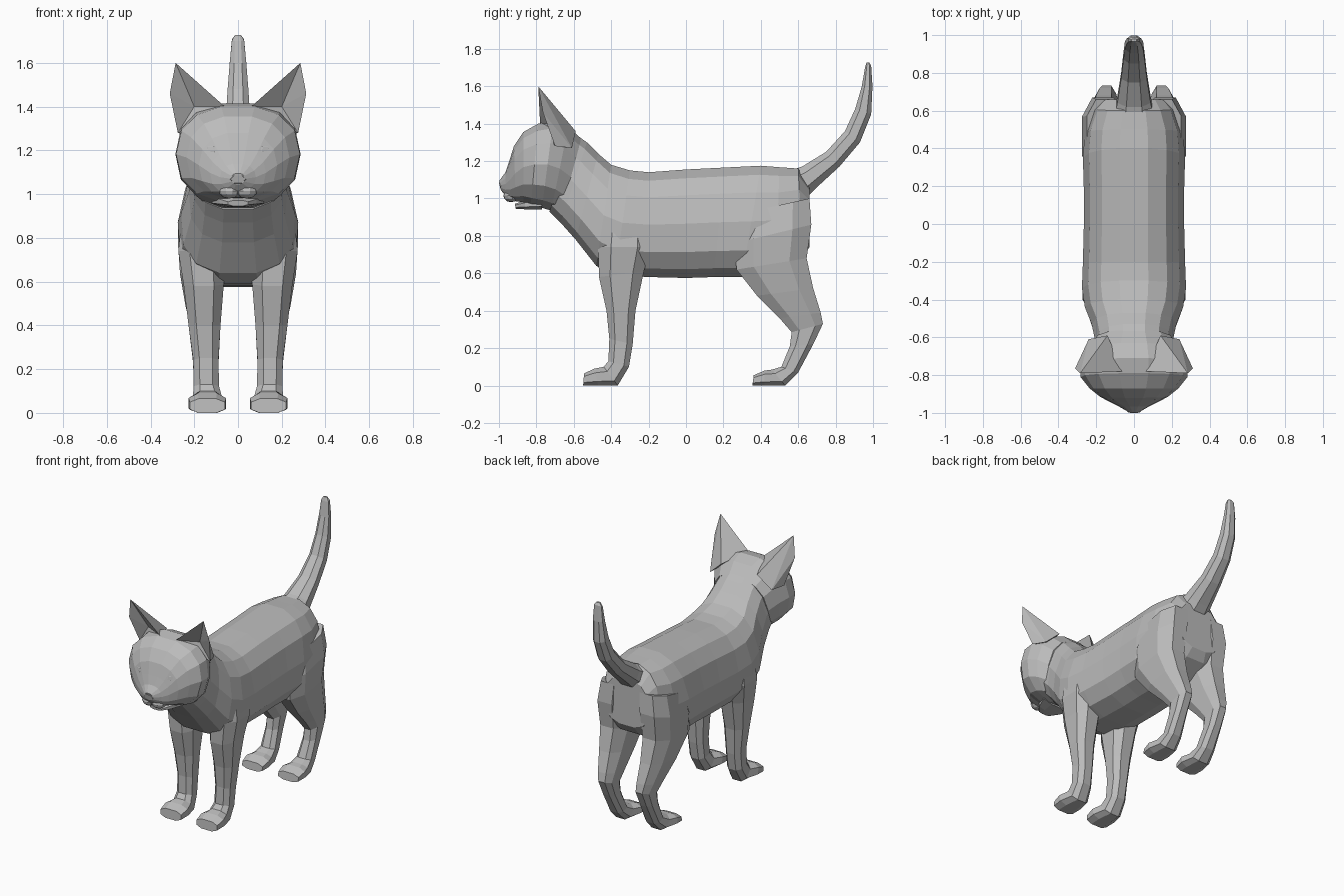
import bpy, bmesh, math
from mathutils import Vector

fur = bpy.data.materials.new("grey fur")
fur.diffuse_color = (0.5, 0.5, 0.5, 1)


def finish(name, bm):
    bmesh.ops.recalc_face_normals(bm, faces=bm.faces)
    mesh = bpy.data.meshes.new(name)
    bm.to_mesh(mesh)
    bm.free()
    mesh.materials.append(fur)
    obj = bpy.data.objects.new(name, mesh)
    bpy.context.collection.objects.link(obj)
    return obj


def loft(name, rings, sides=12, power=2.3, egg=0.0, side=1):
    """Skin rings (y1, z1, y2, z2, centre x, half width); 1 and 2 are the two profile edges."""
    bm = bmesh.new()
    loops = []
    big = math.cos(math.pi / sides) ** (2 / power)
    for y1, z1, y2, z2, cx, hw in rings:
        loop = []
        for i in range(sides):
            a = 2 * math.pi * (i + 0.5) / sides
            u, v = [math.copysign(abs(t) ** (2 / power), t) / big for t in (math.sin(a), math.cos(a))]
            x = cx + hw * u * (1 - egg * v)
            loop.append(bm.verts.new((side * x, (y1 + y2) / 2 + v * (y1 - y2) / 2,
                                      (z1 + z2) / 2 + v * (z1 - z2) / 2)))
        loops.append(loop)
    for a, b in zip(loops, loops[1:]):
        for i in range(sides):
            j = (i + 1) % sides
            bm.faces.new((a[i], a[j], b[j], b[i]))
    bm.faces.new(loops[0])
    bm.faces.new(loops[-1])
    return finish(name, bm)


def ball(name, centre, size, turn=0.0):
    bm = bmesh.new()
    bmesh.ops.create_uvsphere(bm, u_segments=10, v_segments=6, radius=1)
    obj = finish(name, bm)
    obj.location, obj.scale, obj.rotation_euler = centre, size, (0, 0, turn)


# Torso, from rump to neck
loft("body", [
    (0.66, 1.07, 0.66, 0.74, 0, 0.17), (0.60, 1.16, 0.62, 0.68, 0, 0.215),
    (0.50, 1.167, 0.48, 0.60, 0, 0.255), (0.40, 1.175, 0.30, 0.58, 0, 0.265),
    (0.20, 1.165, 0.15, 0.58, 0, 0.26), (0, 1.155, 0, 0.575, 0, 0.26),
    (-0.20, 1.14, -0.20, 0.58, 0, 0.265), (-0.30, 1.15, -0.38, 0.59, 0, 0.27),
    (-0.40, 1.18, -0.48, 0.64, 0, 0.255), (-0.47, 1.24, -0.59, 0.78, 0, 0.22),
    (-0.53, 1.30, -0.67, 0.87, 0, 0.205), (-0.60, 1.35, -0.73, 0.93, 0, 0.20)],
    sides=14, power=2.5, egg=0.08)

# Head, from nape to muzzle
loft("head", [
    (-0.56, 1.32, -0.67, 0.91, 0, 0.205), (-0.63, 1.385, -0.72, 0.935, 0, 0.25),
    (-0.71, 1.415, -0.77, 0.95, 0, 0.28), (-0.79, 1.40, -0.83, 0.965, 0, 0.277),
    (-0.87, 1.355, -0.87, 0.98, 0, 0.23), (-0.92, 1.28, -0.91, 0.985, 0, 0.175),
    (-0.945, 1.20, -0.94, 0.995, 0, 0.125), (-0.965, 1.14, -0.965, 1.015, 0, 0.08),
    (-0.998, 1.095, -0.99, 1.045, 0, 0.03)], sides=14, power=2.3)

# Lower jaw below the mouth slit
loft("jaw", [
    (-0.77, 1.01, -0.77, 0.94, 0, 0.12), (-0.86, 0.99, -0.86, 0.942, 0, 0.085),
    (-0.915, 0.972, -0.91, 0.945, 0, 0.045)], sides=8)

# Nose wedge
loft("nose", [
    (-0.95, 1.09, -0.95, 1.04, 0, 0.05), (-1.0, 1.085, -0.992, 1.05, 0, 0.03)], sides=6)

# Tail, curving up
loft("tail", [
    (0.56, 1.15, 0.64, 1.00, 0, 0.10), (0.62, 1.17, 0.70, 1.06, 0, 0.088),
    (0.75, 1.25, 0.82, 1.17, 0, 0.068), (0.85, 1.36, 0.93, 1.30, 0, 0.056),
    (0.905, 1.48, 0.99, 1.45, 0, 0.048), (0.94, 1.60, 0.997, 1.60, 0, 0.038),
    (0.957, 1.70, 0.99, 1.71, 0, 0.028), (0.965, 1.727, 0.98, 1.727, 0, 0.014)], sides=8)

front_leg = [
    (-0.45, 0.90, -0.20, 0.90, 0.165, 0.09), (-0.47, 0.74, -0.19, 0.74, 0.168, 0.105),
    (-0.465, 0.58, -0.225, 0.61, 0.157, 0.092),
    (-0.425, 0.40, -0.27, 0.40, 0.153, 0.073), (-0.41, 0.25, -0.285, 0.22, 0.147, 0.058),
    (-0.415, 0.13, -0.305, 0.10, 0.145, 0.058), (-0.44, 0.10, -0.365, 0, 0.14, 0.066),
    (-0.49, 0.09, -0.47, 0, 0.14, 0.086), (-0.545, 0.065, -0.55, 0, 0.14, 0.08)]

hind_leg = [
    (0.30, 0.92, 0.66, 1.00, 0.15, 0.10), (0.26, 0.76, 0.67, 0.86, 0.165, 0.11),
    (0.27, 0.62, 0.645, 0.68, 0.165, 0.10), (0.38, 0.48, 0.68, 0.52, 0.16, 0.08),
    (0.50, 0.36, 0.72, 0.39, 0.15, 0.062), (0.565, 0.285, 0.732, 0.33, 0.145, 0.05),
    (0.555, 0.21, 0.68, 0.22, 0.145, 0.048), (0.51, 0.10, 0.60, 0.07, 0.14, 0.055),
    (0.46, 0.085, 0.53, 0, 0.14, 0.068), (0.42, 0.08, 0.42, 0, 0.14, 0.086),
    (0.362, 0.055, 0.355, 0, 0.14, 0.078)]

# Ear corners: tip, inner, outer, bulge, back inner, back outer, hollow
ear = [(0.285, -0.79, 1.60), (0.06, -0.78, 1.40), (0.275, -0.70, 1.28), (0.312, -0.765, 1.46),
       (0.14, -0.59, 1.36), (0.24, -0.61, 1.27), (0.20, -0.71, 1.40)]
ear_faces = [(0, 1, 6), (0, 6, 3), (3, 6, 2), (1, 2, 6),
             (0, 4, 1), (0, 5, 4), (0, 3, 5), (3, 2, 5), (1, 4, 5), (1, 5, 2)]

for label, s in (("left", 1), ("right", -1)):
    loft("front_leg_" + label, front_leg, sides=8, power=2.6, side=s)
    loft("hind_leg_" + label, hind_leg, sides=8, power=2.6, side=s)
    bm = bmesh.new()
    verts = [bm.verts.new((s * x, y, z)) for x, y, z in ear]
    for f in ear_faces:
        bm.faces.new([verts[i] for i in f])
    finish("ear_" + label, bm)
    # Eyeball and whisker pad
    ball("eye_" + label, (s * 0.125, -0.90, 1.195), (0.052, 0.03, 0.042), s * 0.5)
    ball("muzzle_pad_" + label, (s * 0.04, -0.935, 1.015), (0.05, 0.04, 0.035), s * 0.4)
